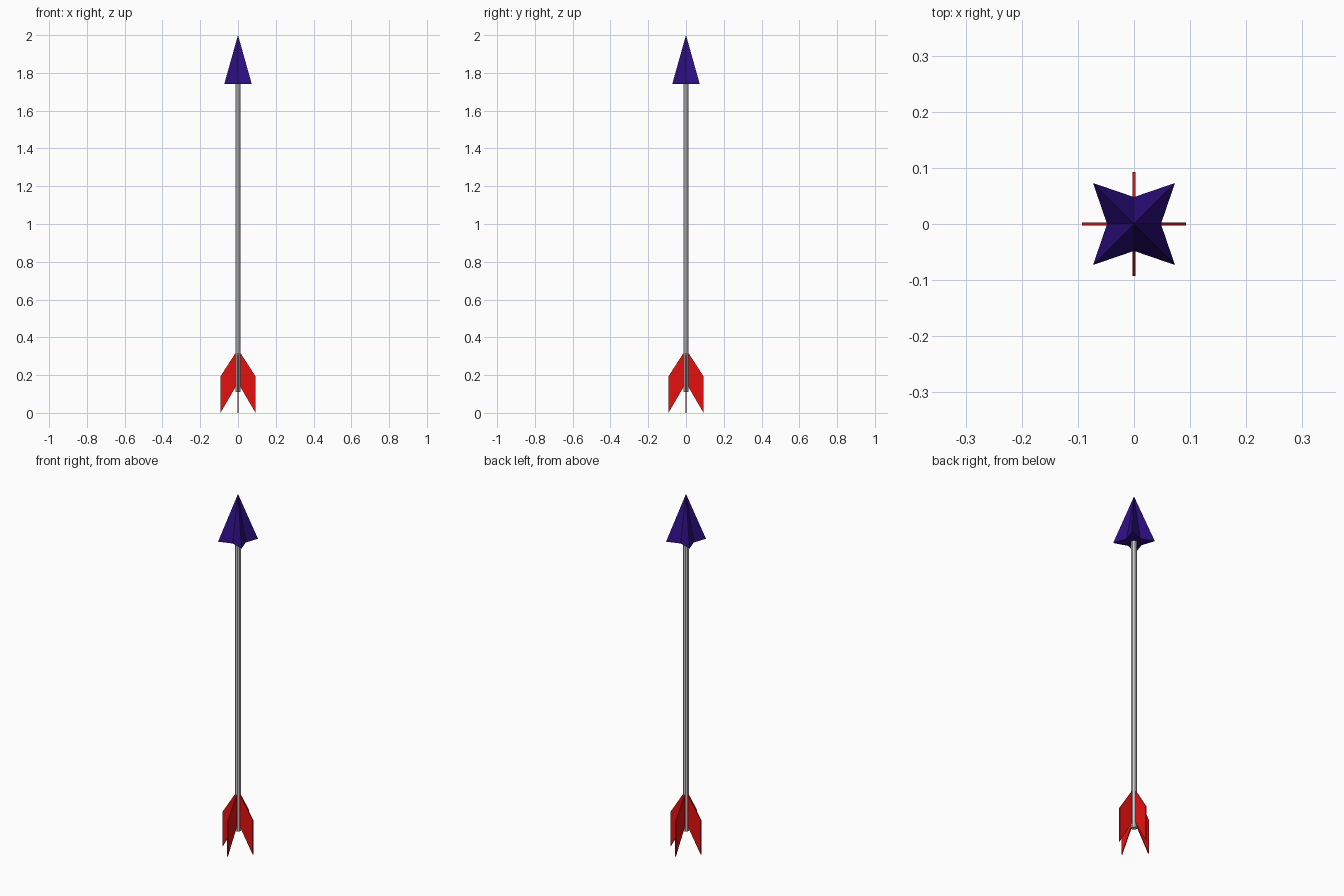
import bpy, bmesh, math
from mathutils import Matrix, Vector

if "Cube" in bpy.data.objects:
    bpy.data.objects.remove(bpy.data.objects["Cube"])


def material(name, rgb):
    m = bpy.data.materials.new(name)
    m.diffuse_color = (*rgb, 1)
    m.use_nodes = True
    m.node_tree.nodes["Principled BSDF"].inputs["Base Color"].default_value = m.diffuse_color
    return m


def make_object(name, bm, mat=None):
    bmesh.ops.recalc_face_normals(bm, faces=bm.faces)
    mesh = bpy.data.meshes.new(name)
    bm.to_mesh(mesh)
    bm.free()
    if mat:
        mesh.materials.append(mat)
    ob = bpy.data.objects.new(name, mesh)
    bpy.context.collection.objects.link(ob)
    return ob


indigo = material("indigo", (0.027, 0.005, 0.23))
red = material("red", (0.8, 0.005, 0.005))

# Shaft: eight-sided rod
SHAFT_BOTTOM, SHAFT_TOP, RADIUS = 0.11, 1.745, 0.015
bm = bmesh.new()
bmesh.ops.create_cone(
    bm, cap_ends=True, segments=8, radius1=RADIUS, radius2=RADIUS,
    depth=SHAFT_TOP - SHAFT_BOTTOM,
    matrix=Matrix.Translation((0, 0, (SHAFT_TOP + SHAFT_BOTTOM) / 2))
    @ Matrix.Rotation(math.pi / 8, 4, 'Z'))
make_object("shaft", bm)

# Arrowhead: pyramid on a four-pointed star base, points on the diagonals
bm = bmesh.new()
apex = bm.verts.new((0, 0, 2.0))
ring = []
for i in range(8):
    r = 0.048 if i % 2 == 0 else 0.073 * math.sqrt(2)
    a = i * math.pi / 4
    ring.append(bm.verts.new((r * math.cos(a), r * math.sin(a), 1.74)))
for i in range(8):
    bm.faces.new((ring[i], ring[(i + 1) % 8], apex))
bm.faces.new(ring[::-1])
make_object("arrowhead", bm, indigo)

# Fletching: four thin swept vanes around the shaft
PROFILE = [(0.008, 0.325), (0.093, 0.193), (0.093, 0.0), (0.008, 0.145)]
THICK = 0.005
for k in range(4):
    bm = bmesh.new()
    face = bm.faces.new([bm.verts.new((x, -THICK / 2, z)) for x, z in PROFILE])
    ext = bmesh.ops.extrude_face_region(bm, geom=[face], use_keep_orig=True)
    moved = [g for g in ext["geom"] if isinstance(g, bmesh.types.BMVert)]
    bmesh.ops.translate(bm, verts=moved, vec=Vector((0, THICK, 0)))
    bmesh.ops.rotate(bm, verts=bm.verts, cent=(0, 0, 0),
                     matrix=Matrix.Rotation(k * math.pi / 2, 3, 'Z'))
    make_object(f"vane_{k + 1}", bm, red)
